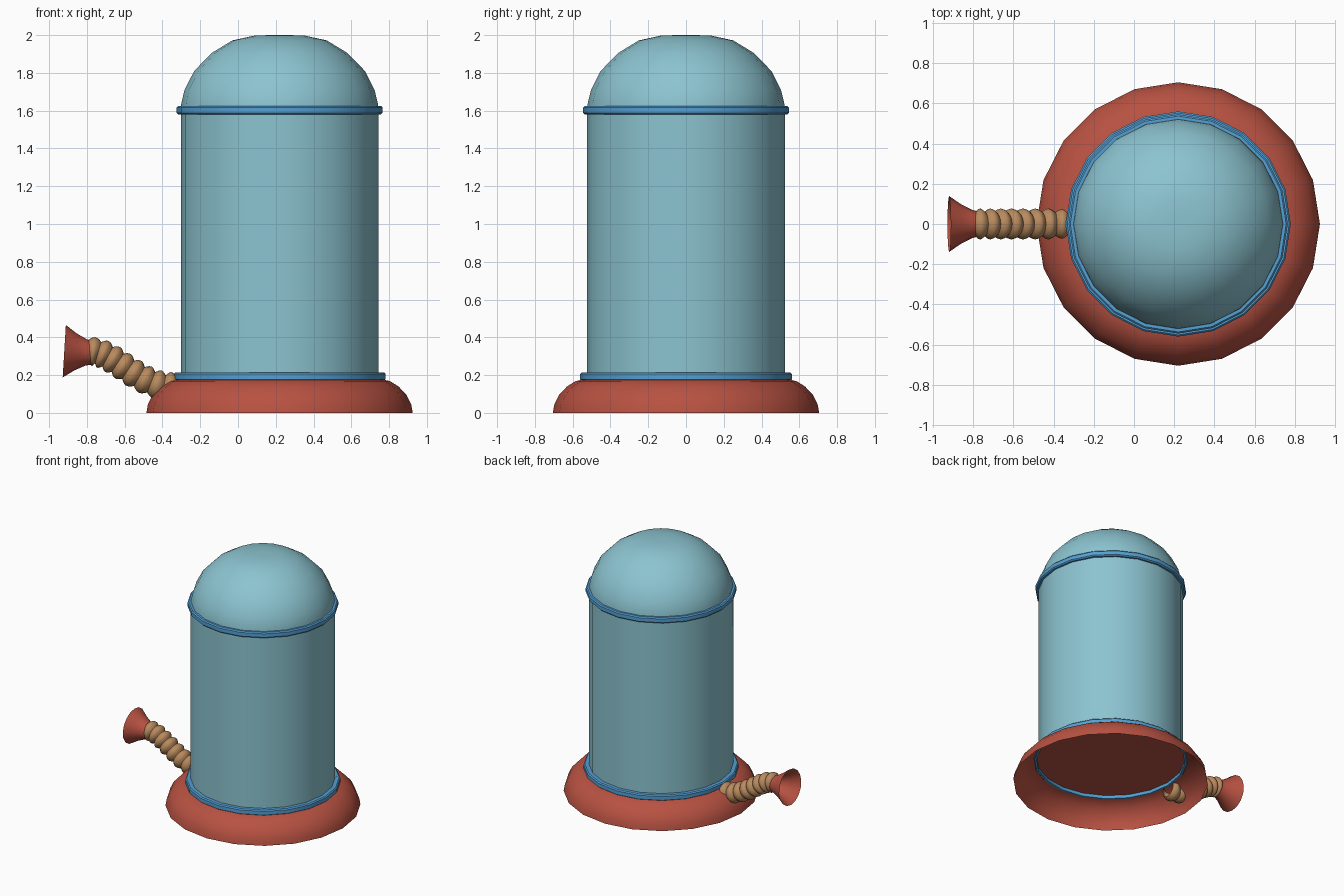
import bpy, bmesh, math
from mathutils import Vector, Matrix
from mathutils.geometry import interpolate_bezier

if "Cube" in bpy.data.objects:
    bpy.data.objects.remove(bpy.data.objects["Cube"])


def material(name, rgb):
    m = bpy.data.materials.new(name)
    m.diffuse_color = (*rgb, 1)
    m.use_nodes = True
    m.node_tree.nodes["Principled BSDF"].inputs["Base Color"].default_value = m.diffuse_color
    return m


TEAL = material("pale teal", (0.262, 0.552, 0.631))
RED = material("brick red", (0.479, 0.084, 0.054))
BLUE = material("bright blue", (0.089, 0.352, 0.658))
TAN = material("tan", (0.479, 0.254, 0.112))


def skin(name, rings, mat, cap_start=False, cap_end=False, closed=False, angle=35):
    """Join successive rings of points into a smooth-shaded surface."""
    bm = bmesh.new()
    vs = [[bm.verts.new(p) for p in ring] for ring in rings]
    n = len(vs[0])
    pairs = list(zip(vs, vs[1:]))
    if closed:
        pairs.append((vs[-1], vs[0]))
    for a, b in pairs:
        for i in range(n):
            j = (i + 1) % n
            bm.faces.new((a[i], a[j], b[j], b[i]))
    if cap_start:
        bm.faces.new(vs[0][::-1])
    if cap_end:
        bm.faces.new(vs[-1])
    if closed or cap_start or cap_end:
        bmesh.ops.recalc_face_normals(bm, faces=bm.faces)
    me = bpy.data.meshes.new(name)
    bm.to_mesh(me)
    bm.free()
    me.materials.append(mat)
    ob = bpy.data.objects.new(name, me)
    bpy.context.collection.objects.link(ob)
    bpy.ops.object.select_all(action='DESELECT')
    ob.select_set(True)
    bpy.context.view_layer.objects.active = ob
    bpy.ops.object.shade_smooth_by_angle(angle=math.radians(angle))
    return ob


def lathe(name, profile, mat, matrix=Matrix.Translation((0.22, 0, 0)), sides=20, **kw):
    """Revolve (radius, height) points about the local z axis."""
    rings = [[matrix @ Vector((r * math.cos(2 * math.pi * i / sides),
                               r * math.sin(2 * math.pi * i / sides), z))
              for i in range(sides)] for r, z in profile]
    return skin(name, rings, mat, **kw)


def band(name, r_in, r_out, z0, z1):
    """Chamfered hoop around the body."""
    c = 0.008
    lathe(name, [(r_in, z0), (r_out - c, z0), (r_out, z0 + c),
                 (r_out, z1 - c), (r_out - c, z1), (r_in, z1)], BLUE, closed=True)


# Flared hollow foot, and the floor closing the body above it
lathe("flared_base", [(0.705, 0), (0.697, 0.045), (0.672, 0.095), (0.63, 0.14),
                      (0.585, 0.168), (0.55, 0.176)], RED)
lathe("body_floor", [(0.54, 0.195), (0.002, 0.195)], RED)

# Body tube and domed lid
lathe("body_tube", [(0.523, 0.197), (0.523, 1.60)], TEAL)
lathe("dome_lid", [(0.523, 1.60), (0.52, 1.64), (0.503, 1.71), (0.452, 1.81),
                   (0.36, 1.905), (0.25, 1.972), (0.13, 1.998), (0.04, 2.0)],
      TEAL, cap_end=True)

# Blue hoops
band("lower_band", 0.537, 0.56, 0.17, 0.215)
band("upper_band", 0.515, 0.545, 1.58, 1.625)
lathe("lower_band_top", [(0.54, 0.2145), (0.52, 0.2145)], BLUE)

# Ribbed hose swept along an S curve
RIBS, STEPS, SIDES = 8, 6, 16
path = interpolate_bezier(Vector((-0.32, 0, 0.14)), Vector((-0.52, 0, 0.12)),
                          Vector((-0.66, 0, 0.335)), Vector((-0.79, 0, 0.325)),
                          RIBS * STEPS + 1)
rings = []
for k, p in enumerate(path):
    t = (path[min(k + 1, len(path) - 1)] - path[max(k - 1, 0)]).normalized()
    side = Vector((0, 1, 0))
    up = t.cross(side)
    r = 0.058 + 0.019 * abs(math.sin(math.pi * k / STEPS))
    rings.append([p + r * (side * math.cos(a) + up * math.sin(a))
                  for a in (2 * math.pi * i / SIDES for i in range(SIDES))])
skin("ribbed_hose", rings, TAN, angle=50)

# Funnel nozzle on the hose end
axis = Vector((-1, 0, 0.06))
place = Matrix.Translation((-0.775, 0, 0.318)) @ axis.to_track_quat('Z', 'Y').to_matrix().to_4x4()
lathe("nozzle_funnel", [(0.063, 0), (0.07, 0.03), (0.098, 0.085), (0.139, 0.145)],
      RED, place, 16)
lathe("nozzle_floor", [(0.063, 0.001), (0.002, 0.001)], RED, place, 16)
